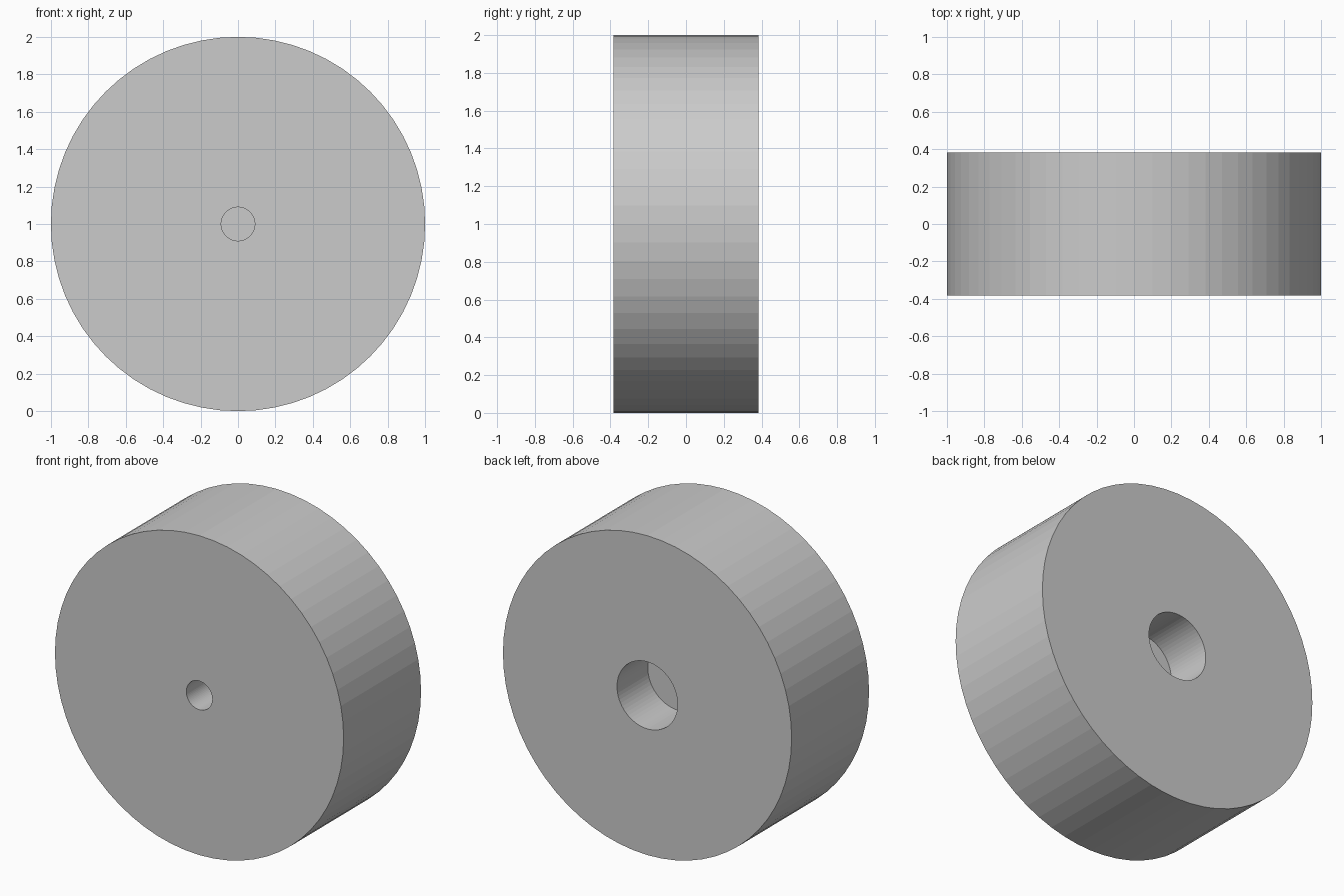
import bpy, bmesh, math

if "Cube" in bpy.data.objects:
    bpy.data.objects.remove(bpy.data.objects["Cube"])

SIDES = 64
HALF = 0.383   # half thickness of the disc

# (radius, y) profile from front recess floor, round the rim, to back recess floor
profile = [
    (0.09, -HALF + 0.31),   # front pin hole floor
    (0.09, -HALF),          # front pin hole mouth
    (1.00, -HALF),          # front rim
    (1.00, HALF),           # back rim
    (0.21, HALF),           # back bore mouth
    (0.21, HALF - 0.305),   # back bore floor
]

# Spin the profile around the y axis
bm = bmesh.new()
rings = []
for r, y in profile:
    ring = []
    for i in range(SIDES):
        a = 2 * math.pi * i / SIDES
        ring.append(bm.verts.new((r * math.cos(a), y, 1 + r * math.sin(a))))
    rings.append(ring)
for a, b in zip(rings, rings[1:]):
    for i in range(SIDES):
        j = (i + 1) % SIDES
        bm.faces.new((a[i], a[j], b[j], b[i]))

# Floors of the two blind holes
bm.faces.new(rings[0])
bm.faces.new(rings[-1])
bmesh.ops.recalc_face_normals(bm, faces=bm.faces)

mesh = bpy.data.meshes.new("wheel_disc")
bm.to_mesh(mesh)
bm.free()
wheel = bpy.data.objects.new("wheel_disc", mesh)
bpy.context.collection.objects.link(wheel)
